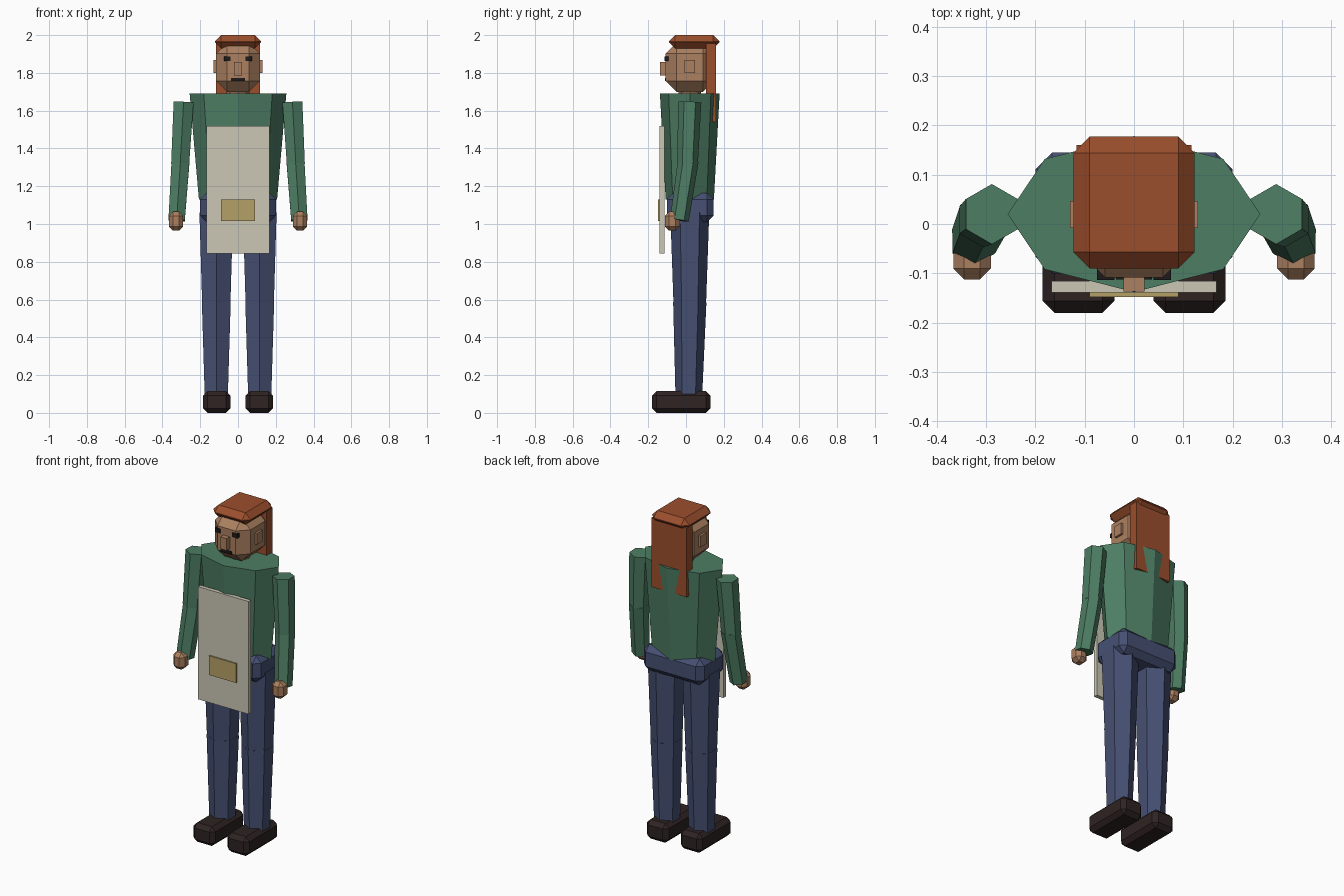
import bpy, bmesh, math
from mathutils import Vector, Matrix

if "Cube" in bpy.data.objects:
    bpy.data.objects.remove(bpy.data.objects["Cube"])


def material(name, hex_code):
    """Flat material from an sRGB hex colour, stored as linear values."""
    srgb = [int(hex_code[i:i + 2], 16) / 255 for i in (0, 2, 4)]
    rgba = [c / 12.92 if c < 0.04 else ((c + 0.055) / 1.055) ** 2.4 for c in srgb] + [1]
    mat = bpy.data.materials.new(name)
    mat.use_nodes = True
    mat.diffuse_color = rgba
    mat.node_tree.nodes["Principled BSDF"].inputs["Base Color"].default_value = rgba
    return mat


skin = material("skin", "AB8060")
hair = material("auburn hair", "9B4E2C")
green = material("green sweater", "4D7D63")
denim = material("blue denim", "465073")
leather = material("dark leather", "2E2322")
canvas = material("cream canvas", "CBC7B5")
tan = material("tan pocket", "B5A067")
black = material("near black", "1C1919")


def finish(name, bm, mat):
    bmesh.ops.recalc_face_normals(bm, faces=bm.faces)
    mesh = bpy.data.meshes.new(name)
    bm.to_mesh(mesh)
    bm.free()
    mesh.materials.append(mat)
    obj = bpy.data.objects.new(name, mesh)
    bpy.context.collection.objects.link(obj)
    return obj


def box(name, mat, x, y, z, bevel=0):
    """Box from (min, max) ranges, with optional chamfered edges."""
    lo, hi = Vector((x[0], y[0], z[0])), Vector((x[1], y[1], z[1]))
    bm = bmesh.new()
    bmesh.ops.create_cube(bm, size=1)
    bmesh.ops.scale(bm, vec=hi - lo, verts=bm.verts)
    bmesh.ops.translate(bm, vec=(lo + hi) / 2, verts=bm.verts)
    if bevel:
        bmesh.ops.bevel(bm, geom=bm.edges[:], offset=bevel, segments=1,
                        affect='EDGES', clamp_overlap=True)
    return finish(name, bm, mat)


def limb(name, mat, start, end, r_start, r_end, sides=6, squash=1):
    """Tapered prism between two points, a corner facing front and back."""
    start, end = Vector(start), Vector(end)
    axis = end - start
    bm = bmesh.new()
    bmesh.ops.create_cone(bm, cap_ends=True, segments=sides, radius1=r_start,
                          radius2=r_end, depth=axis.length)
    first = max(bm.verts, key=lambda v: v.co.y).co
    turn = math.pi / 2 - math.atan2(first.y, first.x)
    tilt = Vector((0, 0, -1 if axis.z < 0 else 1)).rotation_difference(axis)
    flip = Matrix.Rotation(math.pi, 4, 'Y') if axis.z < 0 else Matrix()
    place = (Matrix.Translation((start + end) / 2) @ tilt.to_matrix().to_4x4() @ flip
             @ Matrix.Diagonal((1, squash, 1, 1)) @ Matrix.Rotation(turn, 4, 'Z'))
    bm.transform(place)
    return finish(name, bm, mat)


# Head and face
box("head", skin, (-0.117, 0.117), (-0.108, 0.148), (1.7, 1.96), 0.058)
limb("neck", skin, (0, 0.02, 1.66), (0, 0.02, 1.74), 0.06, 0.06, 8)
box("nose", skin, (-0.021, 0.021), (-0.137, -0.1), (1.785, 1.857))
box("mouth", black, (-0.036, 0.036), (-0.112, -0.09), (1.756, 1.773))

# Hair
box("hair_cap", hair, (-0.123, 0.123), (-0.09, 0.177), (1.93, 2.0), 0.033)
box("hair_back", hair, (-0.117, 0.117), (0.105, 0.16), (1.54, 1.955))

# Torso and hips
limb("torso", green, (0, 0.02, 1.13), (0, 0.02, 1.69), 0.207, 0.256, 8, 0.617)
box("hips", denim, (-0.2, 0.2), (-0.1, 0.145), (1.01, 1.165), 0.034)

# Apron with pocket
box("apron", canvas, (-0.167, 0.167), (-0.139, -0.115), (0.845, 1.52))
box("apron_pocket", tan, (-0.09, 0.09), (-0.148, -0.138), (1.015, 1.13))

# Paired parts
for side, s in (("left", 1), ("right", -1)):
    def span(a, b):
        return tuple(sorted((s * a, s * b)))

    box(side + "_eye", black, span(0.04, 0.075), (-0.113, -0.09), (1.863, 1.888))
    box(side + "_ear", skin, span(0.1, 0.13), (-0.008, 0.047), (1.8, 1.867))

    elbow = (s * 0.306, 0.008, 1.32)
    limb(side + "_upper_arm", green, (s * 0.288, 0.02, 1.645), elbow, 0.061, 0.055)
    limb(side + "_forearm", green, (s * 0.304, 0.012, 1.335), (s * 0.325, -0.035, 1.02),
         0.055, 0.05)
    box(side + "_hand", skin, span(0.29, 0.366), (-0.112, -0.033), (0.965, 1.065), 0.022)

    limb(side + "_thigh", denim, (s * 0.115, 0.02, 1.06), (s * 0.115, 0.02, 0.57),
         0.103, 0.086)
    limb(side + "_shin", denim, (s * 0.115, 0.02, 0.585), (s * 0.115, 0.015, 0.1),
         0.088, 0.071)
    box(side + "_shoe", leather, span(0.04, 0.185), (-0.18, 0.13), (0, 0.115), 0.024)
